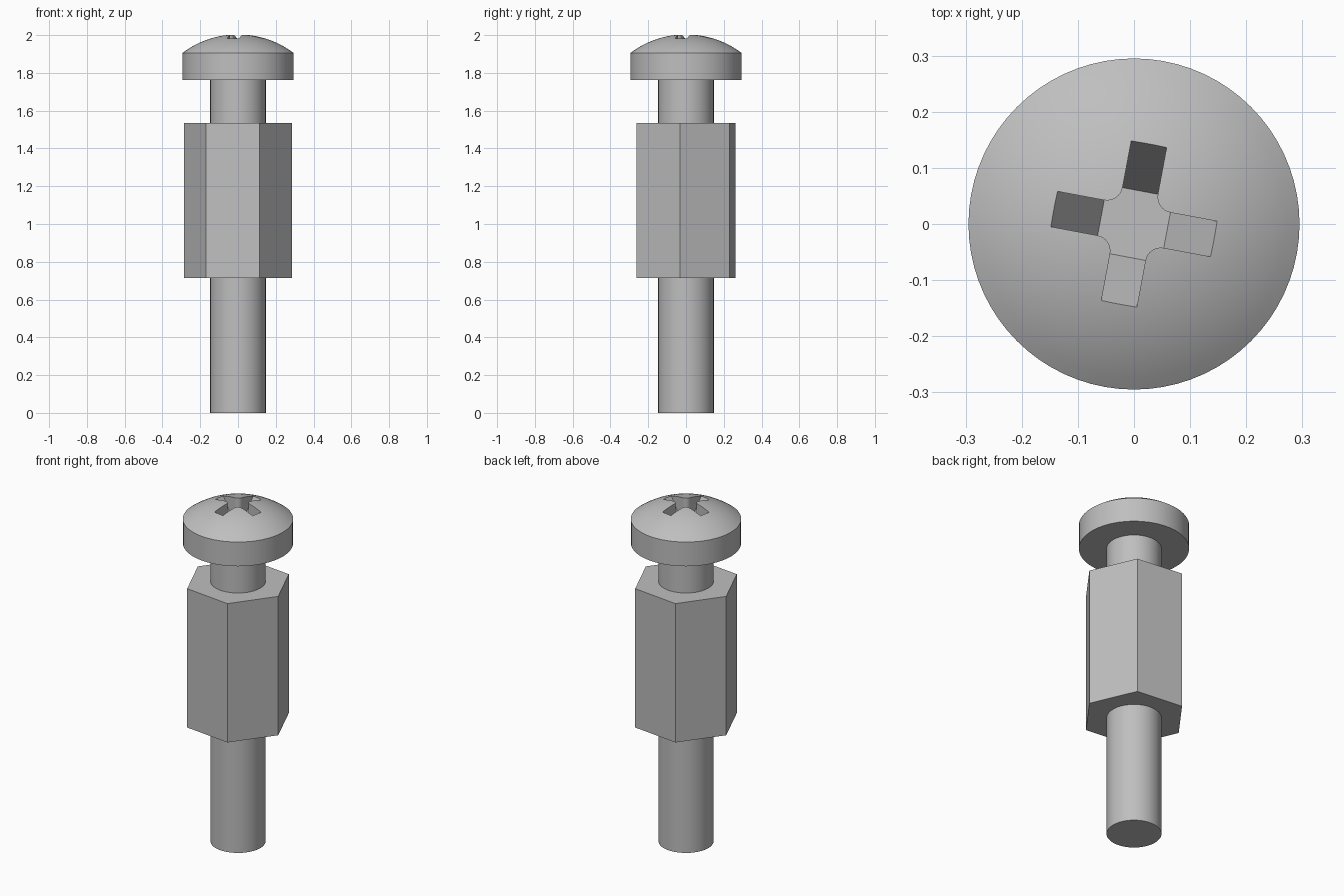
import bpy
import bmesh
from math import sin, cos, pi, radians, asin

default_cube = bpy.data.objects.get("Cube")
if default_cube:
    bpy.data.objects.remove(default_cube, do_unlink=True)

# Single plain metal colour
steel = bpy.data.materials.new("plain steel grey")
steel.use_nodes = True
steel.diffuse_color = (0.52, 0.52, 0.52, 1)
steel.node_tree.nodes["Principled BSDF"].inputs["Base Color"].default_value = steel.diffuse_color


def make_object(name, bm):
    bmesh.ops.remove_doubles(bm, verts=bm.verts, dist=1e-5)
    bmesh.ops.recalc_face_normals(bm, faces=bm.faces)
    mesh = bpy.data.meshes.new(name)
    bm.to_mesh(mesh)
    bm.free()
    mesh.materials.append(steel)
    obj = bpy.data.objects.new(name, mesh)
    bpy.context.collection.objects.link(obj)
    return obj


def loft(name, lower, upper):
    """Closed solid between two rings with equal point counts."""
    bm = bmesh.new()
    a = [bm.verts.new(p) for p in lower]
    b = [bm.verts.new(p) for p in upper]
    n = len(a)
    bm.faces.new(a)
    bm.faces.new(b)
    for i in range(n):
        j = (i + 1) % n
        bm.faces.new((a[i], a[j], b[j], b[i]))
    return make_object(name, bm)


def prism(name, sides, radius, bottom, top, turn=0):
    angles = [turn + 2 * pi * i / sides for i in range(sides)]
    rings = [[(radius * cos(t), radius * sin(t), z) for t in angles]
             for z in (bottom, top)]
    return loft(name, *rings)


def lathe(name, profile, steps):
    bm = bmesh.new()
    verts = [bm.verts.new((r, 0, z)) for r, z in profile]
    edges = [bm.edges.new(pair) for pair in zip(verts, verts[1:])]
    bmesh.ops.spin(bm, geom=verts + edges, cent=(0, 0, 0), axis=(0, 0, 1),
                   angle=2 * pi, steps=steps)
    return make_object(name, bm)


def smooth(obj):
    bpy.ops.object.select_all(action='DESELECT')
    obj.select_set(True)
    bpy.context.view_layer.objects.active = obj
    bpy.ops.object.shade_smooth_by_angle(angle=radians(30))


# Shaft and hexagonal body
shaft = prism("shaft", 64, 0.147, 0, 1.77)
hex_body = prism("hex_body", 6, 0.287, 0.715, 1.535, radians(-6.4))

# Domed screw head
HEAD_R, RIM_Z, APEX_Z = 0.295, 1.905, 2.004
sag = APEX_Z - RIM_Z
dome_r = (HEAD_R ** 2 + sag ** 2) / (2 * sag)
half_arc = asin(HEAD_R / dome_r)
profile = [(0, 1.762), (HEAD_R, 1.762)]
for i in range(13):
    t = half_arc * (1 - i / 12)
    profile.append((dome_r * sin(t), APEX_Z - dome_r * (1 - cos(t))))
head = lathe("screw_head", profile, 72)

# Cross recess: rounded inner corners and arm ends sloping to a flat floor
WIDTH, CORE, FLOOR, TOP = 0.032, 0.06, 1.845, 2.1
ARM_END = CORE + (TOP - FLOOR) * 0.086 / 0.138
fillet = CORE - WIDTH


def cross_ring(arm, z):
    ring = []
    for quarter in range(4):
        t = radians(-10.6) + quarter * pi / 2
        points = [(arm, -WIDTH), (arm, WIDTH)]
        for i in range(9):
            f = -pi / 2 - i * pi / 16
            points.append((CORE + fillet * cos(f), CORE + fillet * sin(f)))
        ring += [(x * cos(t) - y * sin(t), x * sin(t) + y * cos(t), z)
                 for x, y in points]
    return ring


recess = loft("recess_cutter", cross_ring(CORE, FLOOR), cross_ring(ARM_END, TOP))
recess.hide_render = True
cut = head.modifiers.new("cross_recess", 'BOOLEAN')
cut.operation = 'DIFFERENCE'
cut.solver = 'EXACT'
cut.object = recess
bpy.context.view_layer.objects.active = head
bpy.ops.object.modifier_apply(modifier=cut.name)
bpy.data.objects.remove(recess, do_unlink=True)

for part in (shaft, head):
    smooth(part)
